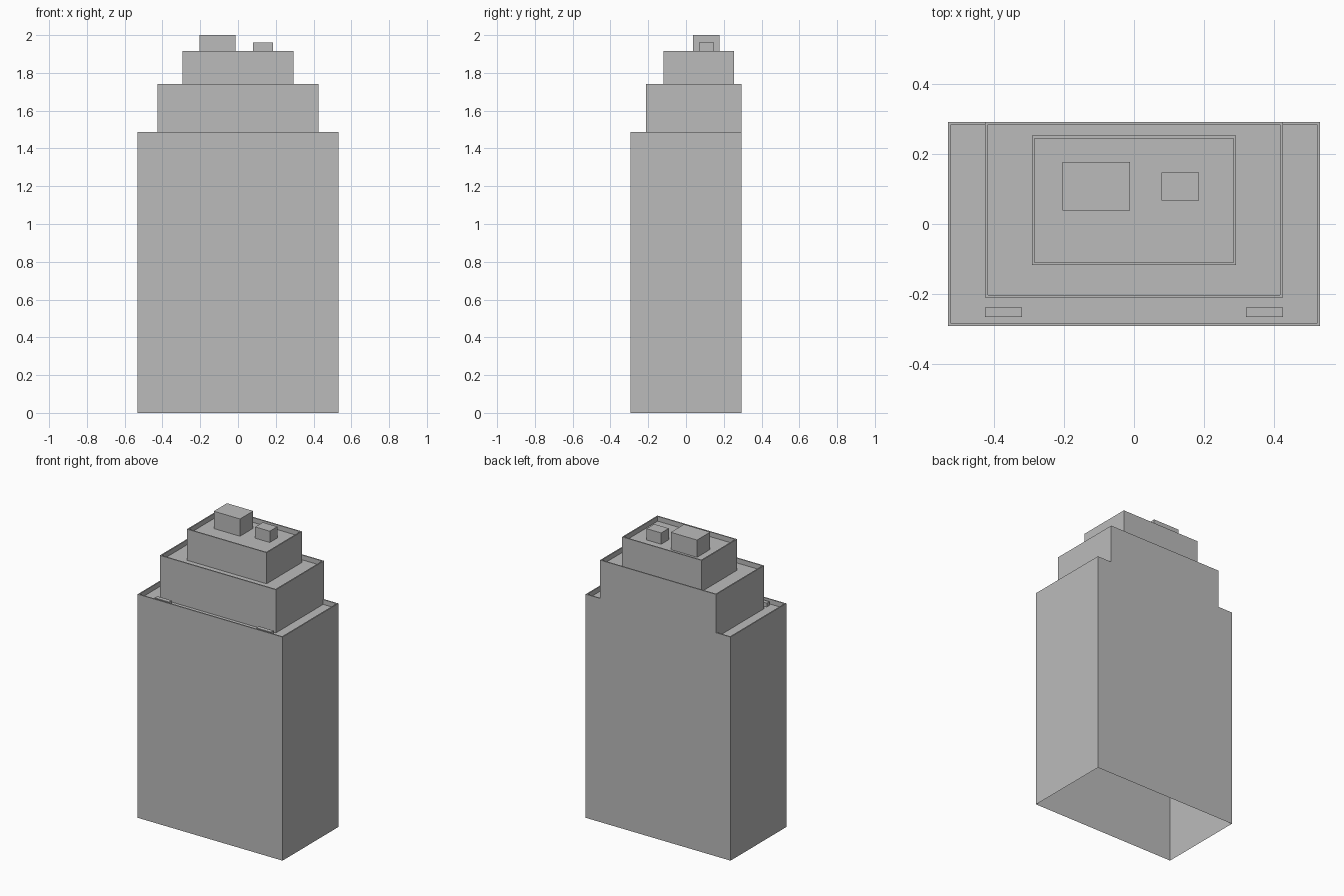
import bpy, bmesh
from mathutils import Vector

cube = bpy.data.objects.get("Cube")
if cube:
    bpy.data.objects.remove(cube, do_unlink=True)

grey = bpy.data.materials.new("concrete_grey")
grey.use_nodes = True
grey.diffuse_color = (0.5, 0.5, 0.5, 1)
bsdf = next(n for n in grey.node_tree.nodes if n.type == "BSDF_PRINCIPLED")
bsdf.inputs["Base Color"].default_value = (0.5, 0.5, 0.5, 1)

RIM = 0.008      # parapet thickness
RECESS = 0.032   # parapet depth


def block(name, x0, x1, y0, y1, z0, z1, parapet=False):
    """Box with an open underside, optionally with a parapet around a sunken roof."""
    bm = bmesh.new()
    bmesh.ops.create_cube(bm, size=1)
    low, high = Vector((x0, y0, z0)), Vector((x1, y1, z1))
    for v in bm.verts:
        v.co = (low + high) / 2 + v.co * (high - low)
    bm.normal_update()
    bottom = [f for f in bm.faces if f.normal.z < -0.5]
    bmesh.ops.delete(bm, geom=bottom, context="FACES_ONLY")
    if parapet:
        roof = next(f for f in bm.faces if f.normal.z > 0.5)
        # rim, then the inner parapet walls down to the roof deck
        bmesh.ops.inset_region(bm, faces=[roof], thickness=RIM, use_even_offset=True)
        bmesh.ops.inset_region(bm, faces=[roof], thickness=0)
        for v in roof.verts:
            v.co.z -= RECESS
    bm.normal_update()
    mesh = bpy.data.meshes.new(name)
    bm.to_mesh(mesh)
    bm.free()
    mesh.materials.append(grey)
    obj = bpy.data.objects.new(name, mesh)
    bpy.context.collection.objects.link(obj)
    return obj


# Stepped tower, each tier standing on the deck below
LOW, MID, TOP = 1.487, 1.742, 1.917
BACK = 0.293
block("lower_tier", -0.533, 0.533, -BACK, BACK, 0, LOW, True)
block("middle_tier", -0.427, 0.427, -0.211, BACK, LOW - RECESS, MID, True)
block("upper_tier", -0.293, 0.293, -0.118, 0.253, MID - RECESS, TOP, True)

# Rooftop housings
block("large_roof_housing", -0.205, -0.012, 0.038, 0.177, TOP - RECESS, 2.0)
block("small_roof_housing", 0.079, 0.186, 0.068, 0.148, TOP - RECESS, 1.96)

# Low vents on the front terrace
for side, x in (("right", -0.427), ("left", 0.321)):
    block(side + "_terrace_vent", x, x + 0.106, -0.266, -0.239,
          LOW - RECESS, LOW - 0.006)
